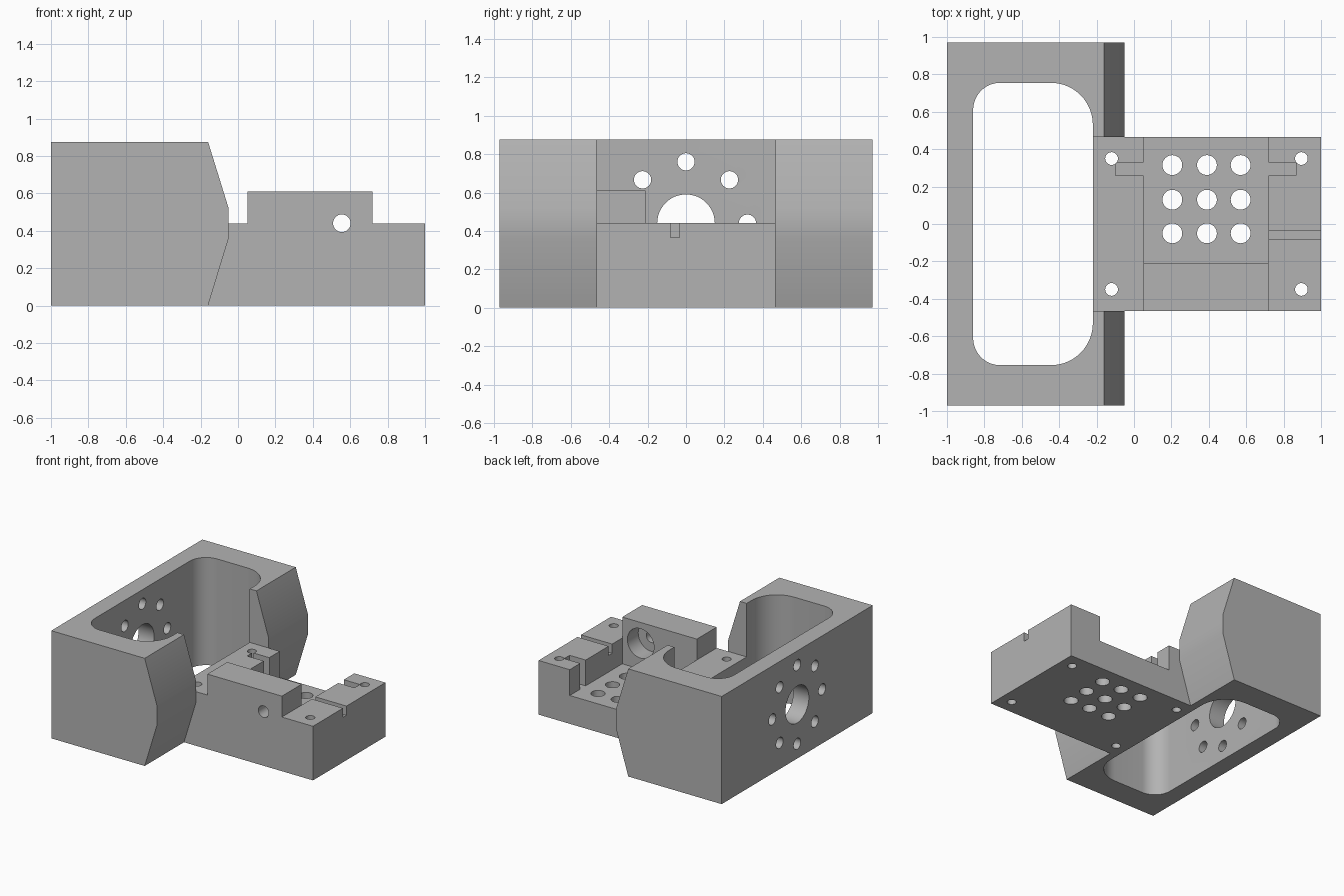
import bpy, bmesh, math
from mathutils import Vector

old = bpy.data.objects.get("Cube")
if old:
    bpy.data.objects.remove(old, do_unlink=True)

# Single metal finish
metal = bpy.data.materials.new("machined_grey")
metal.use_nodes = True
grey = (0.45, 0.45, 0.45, 1)
metal.diffuse_color = grey
metal.node_tree.nodes["Principled BSDF"].inputs["Base Color"].default_value = grey


def prism(name, points, direction):
    """Extrude a closed planar outline along a direction."""
    bm = bmesh.new()
    face = bm.faces.new([bm.verts.new(p) for p in points])
    ext = bmesh.ops.extrude_face_region(bm, geom=[face])
    moved = [g for g in ext["geom"] if isinstance(g, bmesh.types.BMVert)]
    bmesh.ops.translate(bm, verts=moved, vec=Vector(direction))
    bmesh.ops.recalc_face_normals(bm, faces=bm.faces)
    mesh = bpy.data.meshes.new(name)
    bm.to_mesh(mesh)
    bm.free()
    obj = bpy.data.objects.new(name, mesh)
    bpy.context.collection.objects.link(obj)
    mesh.materials.append(metal)
    return obj


def box(x0, x1, y0, y1, z0, z1):
    return prism("cutter", [(x0, y0, z0), (x1, y0, z0), (x1, y1, z0), (x0, y1, z0)],
                 (0, 0, z1 - z0))


def drill(center, radius, direction, sides=32):
    d = Vector(direction)
    turn = d.to_track_quat("Z", "Y")
    ring = [Vector(center) + turn @ Vector((radius * math.cos(a), radius * math.sin(a), 0))
            for a in (math.tau * i / sides for i in range(sides))]
    return prism("cutter", ring, d)


def arc(cx, cy, r, start, steps=14):
    return [(cx + r * math.cos(a), cy + r * math.sin(a), -0.1)
            for a in (math.radians(start + 90 * i / steps) for i in range(steps + 1))]


def cut(obj, cutter):
    cutter.hide_render = True
    mod = obj.modifiers.new("cut", "BOOLEAN")
    mod.operation = "DIFFERENCE"
    mod.solver = "EXACT"
    mod.object = cutter
    bpy.context.view_layer.objects.active = obj
    bpy.ops.object.modifier_apply(modifier=mod.name)
    bpy.data.objects.remove(cutter, do_unlink=True)


W, H = 0.97, 0.875      # frame half width and height
B, DECK = 0.465, 0.44   # block half width and deck height
FLOOR = 0.23            # recess floor
INNER = -0.22           # inner face of the frame arms

# Frame with bevelled nose
nose = [(-1, 0), (-0.16, 0), (-0.05, 0.36), (-0.05, 0.52), (-0.16, H), (-1, H)]
frame = prism("frame", [(x, -W, z) for x, z in nose], (0, 2 * W, 0))

# Rounded window through the frame, then the gap between the arms
big, small, left, end = 0.225, 0.145, -0.86, 0.755
window = (arc(INNER - big, end - big, big, 0) + arc(left + small, end - small, small, 90)
          + arc(left + small, small - end, small, 180) + arc(INNER - big, big - end, big, 270))
cut(frame, prism("cutter", window, (0, 0, 1.2)))
cut(frame, box(-0.4, 0.2, -B, B, -0.1, 1))

# Shaft bore and its bolt circle in the back wall
cut(frame, drill((-1.1, 0, DECK), 0.15, (0.4, 0, 0), 48))
for i in range(8):
    a = math.tau * i / 8
    cut(frame, drill((-1.1, 0.32 * math.cos(a), DECK + 0.32 * math.sin(a)), 0.045, (0.4, 0, 0)))

# Mounting block with raised side wall
steps = [(INNER, 0), (1, 0), (1, DECK), (0.72, DECK), (0.72, 0.61),
         (0.05, 0.61), (0.05, DECK), (INNER, DECK)]
block = prism("mounting_block", [(x, -B, z) for x, z in steps], (0, 2 * B, 0))

# Recess, its end notches and the cable groove
cut(block, box(0.05, 0.72, -0.21, 0.6, FLOOR, 0.8))
cut(block, box(-0.1, 0.1, 0.26, 0.33, FLOOR, 0.8))
cut(block, box(0.67, 0.865, 0.26, 0.33, FLOOR, 0.8))
cut(block, box(0.7, 1.1, -0.08, -0.035, 0.365, 0.6))

# Corner bolt holes and the grid of holes in the recess floor
for x in (-0.12, 0.895):
    for y in (-0.35, 0.35):
        cut(block, drill((x, y, -0.1), 0.034, (0, 0, 1)))
for x in (0.205, 0.39, 0.57):
    for y in (-0.05, 0.13, 0.315):
        cut(block, drill((x, y, -0.1), 0.053, (0, 0, 1)))

# Counterbored hole through the side wall
cut(block, drill((0.555, -0.6, DECK), 0.047, (0, 0.6, 0)))
cut(block, drill((0.555, -0.35, DECK), 0.12, (0, 0.3, 0)))

# Smooth bores, sharp machined edges
for obj in (frame, block):
    bpy.ops.object.select_all(action="DESELECT")
    obj.select_set(True)
    bpy.context.view_layer.objects.active = obj
    bpy.ops.object.shade_smooth_by_angle(angle=math.radians(30))
